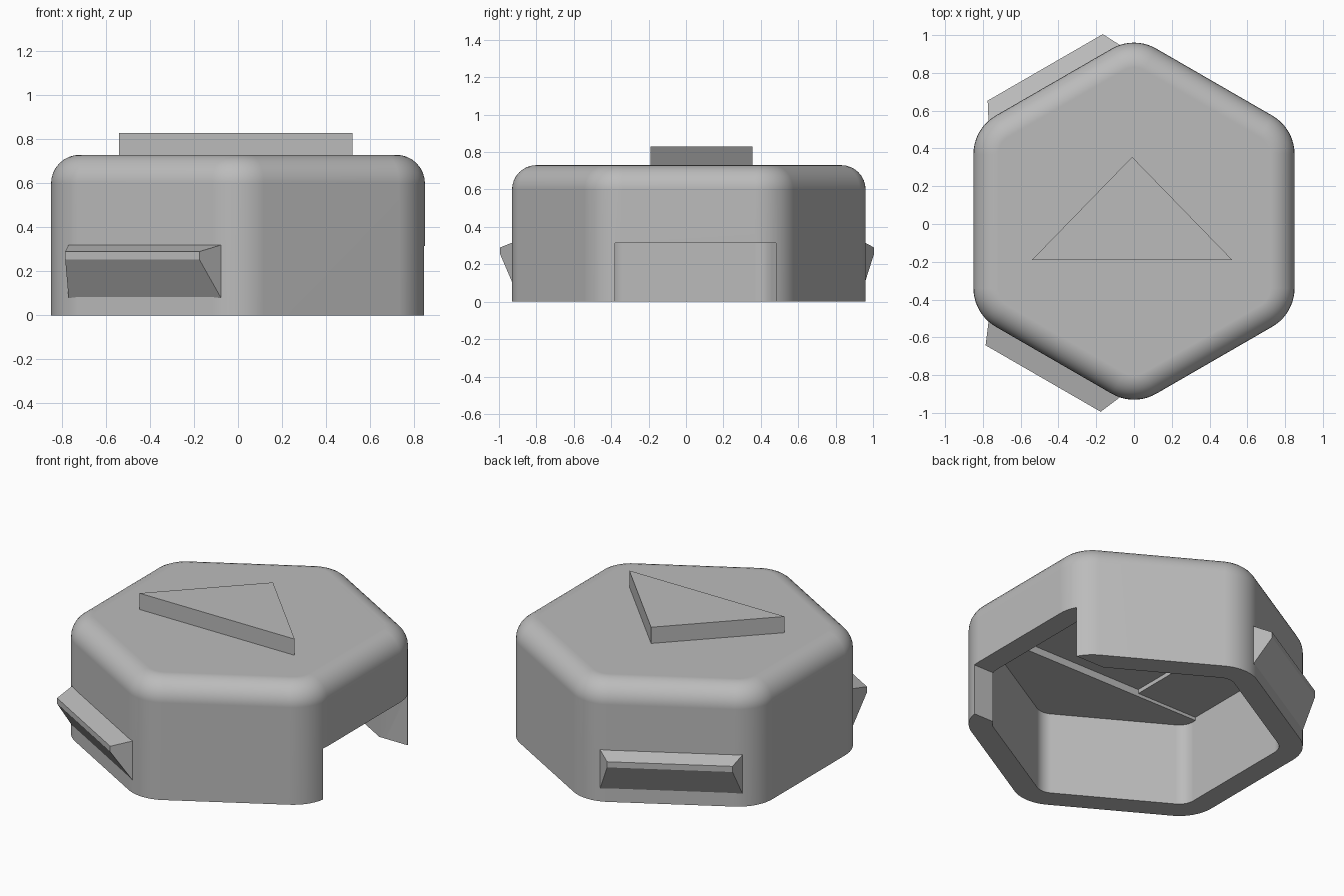
import bpy, bmesh
from math import sin, cos, pi, radians
from mathutils import Vector

old = bpy.data.objects.get("Cube")
if old:
    bpy.data.objects.remove(old, do_unlink=True)

grey = bpy.data.materials.new("light_grey")
grey.use_nodes = True
GREY = (0.5, 0.5, 0.5, 1)
grey.diffuse_color = GREY
grey.node_tree.nodes["Principled BSDF"].inputs["Base Color"].default_value = GREY

CENTRE_Y = 0.015
APOTHEM, CORNER = 0.85, 0.235
WALL, TOP, FILLET = 0.133, 0.73, 0.13
ROOF_UNDER = 0.555


def finish(bm, name):
    bmesh.ops.recalc_face_normals(bm, faces=bm.faces)
    mesh = bpy.data.meshes.new(name)
    bm.to_mesh(mesh)
    bm.free()
    ob = bpy.data.objects.new(name, mesh)
    bpy.context.collection.objects.link(ob)
    mesh.materials.append(grey)
    return ob


def select_only(ob):
    bpy.ops.object.select_all(action='DESELECT')
    ob.select_set(True)
    bpy.context.view_layer.objects.active = ob


def hexagon(inset, z, steps=10):
    """Rounded hexagon with flat sides at +x and -x."""
    radius = CORNER - inset
    reach = (APOTHEM - CORNER) / cos(pi / 6)
    points = []
    for k in range(6):
        middle = pi / 6 + k * pi / 3
        for i in range(steps + 1):
            a = middle + (i / steps - 0.5) * pi / 3
            points.append((reach * cos(middle) + radius * cos(a),
                           CENTRE_Y + reach * sin(middle) + radius * sin(a), z))
    return points


def loft(loops):
    """Skin a stack of equal loops and cap both ends."""
    bm = bmesh.new()
    rings = [[bm.verts.new(p) for p in loop] for loop in loops]
    n = len(rings[0])
    for low, high in zip(rings, rings[1:]):
        for i in range(n):
            j = (i + 1) % n
            bm.faces.new((low[i], low[j], high[j], high[i]))
    bm.faces.new(rings[0])
    bm.faces.new(rings[-1])
    return bm


def box(x0, x1, y0, y1, z0, z1):
    return loft([[(x0, y0, z), (x1, y0, z), (x1, y1, z), (x0, y1, z)]
                 for z in (z0, z1)])


# Hollow shell: inside ceiling, inner wall, rim, outer wall, rounded shoulder
loops = [hexagon(WALL, ROOF_UNDER), hexagon(WALL, 0), hexagon(0, 0)]
for i in range(9):
    a = i / 8 * pi / 2
    loops.append(hexagon(FILLET * (1 - cos(a)), TOP - FILLET + FILLET * sin(a)))
shell = finish(loft(loops), "cap_shell")

# Doorway cut through the +x wall
cutter = finish(box(0.55, 1.1, -0.38, 0.48, -0.2, 0.315), "doorway_cutter")
cutter.hide_render = True
cut = shell.modifiers.new("doorway", 'BOOLEAN')
cut.operation = 'DIFFERENCE'
cut.solver = 'EXACT'
cut.object = cutter
select_only(shell)
bpy.ops.object.modifier_apply(modifier=cut.name)
bpy.data.objects.remove(cutter, do_unlink=True)
select_only(shell)
bpy.ops.object.shade_smooth_by_angle(angle=radians(30))
weighted = shell.modifiers.new("flat_panels", 'WEIGHTED_NORMAL')
weighted.keep_sharp = True


# Stepped ceiling inside the shell
def ceiling_step(name, z, cuts):
    bm = loft([hexagon(WALL - 0.02, z), hexagon(WALL - 0.02, ROOF_UNDER + 0.02)])
    for point, normal in cuts:
        geom = bm.verts[:] + bm.edges[:] + bm.faces[:]
        bmesh.ops.bisect_plane(bm, geom=geom, plane_co=point, plane_no=normal,
                               clear_outer=True)
        bmesh.ops.holes_fill(bm, edges=[e for e in bm.edges if e.is_boundary])
    return finish(bm, name)


STEP_Y, STEP_X = -0.32, -0.3
ceiling_step("front_ceiling_step", 0.51, [((0, STEP_Y, 0), (0, 1, 0))])
ceiling_step("side_ceiling_step", 0.53, [((STEP_X, 0, 0), (1, 0, 0)),
                                         ((0, STEP_Y, 0), (0, -1, 0))])

# Raised triangle on the roof
finish(loft([[(-0.54, -0.19, z), (0.52, -0.19, z), (-0.01, 0.355, z)]
             for z in (TOP - 0.02, 0.83)]), "roof_triangle")


# Wedge-shaped latch on each of the two slanted -x walls
def latch(name, angle, reach):
    out = Vector((cos(angle), sin(angle), 0))
    side = Vector((-sin(angle), cos(angle), 0))
    middle = Vector((0, CENTRE_Y, 0))

    def quad(dist, half, low, high):
        return [middle + out * dist + side * s * half + Vector((0, 0, z))
                for s, z in ((-1, low), (1, low), (1, high), (-1, high))]

    finish(loft([quad(APOTHEM - 0.03, 0.4, 0.08, 0.32),
                 quad(APOTHEM - 0.002, 0.4, 0.08, 0.32),
                 quad(APOTHEM + reach, 0.352, 0.255, 0.29)]), name)


latch("back_latch", radians(120), 0.09)
latch("front_latch", radians(240), 0.112)
